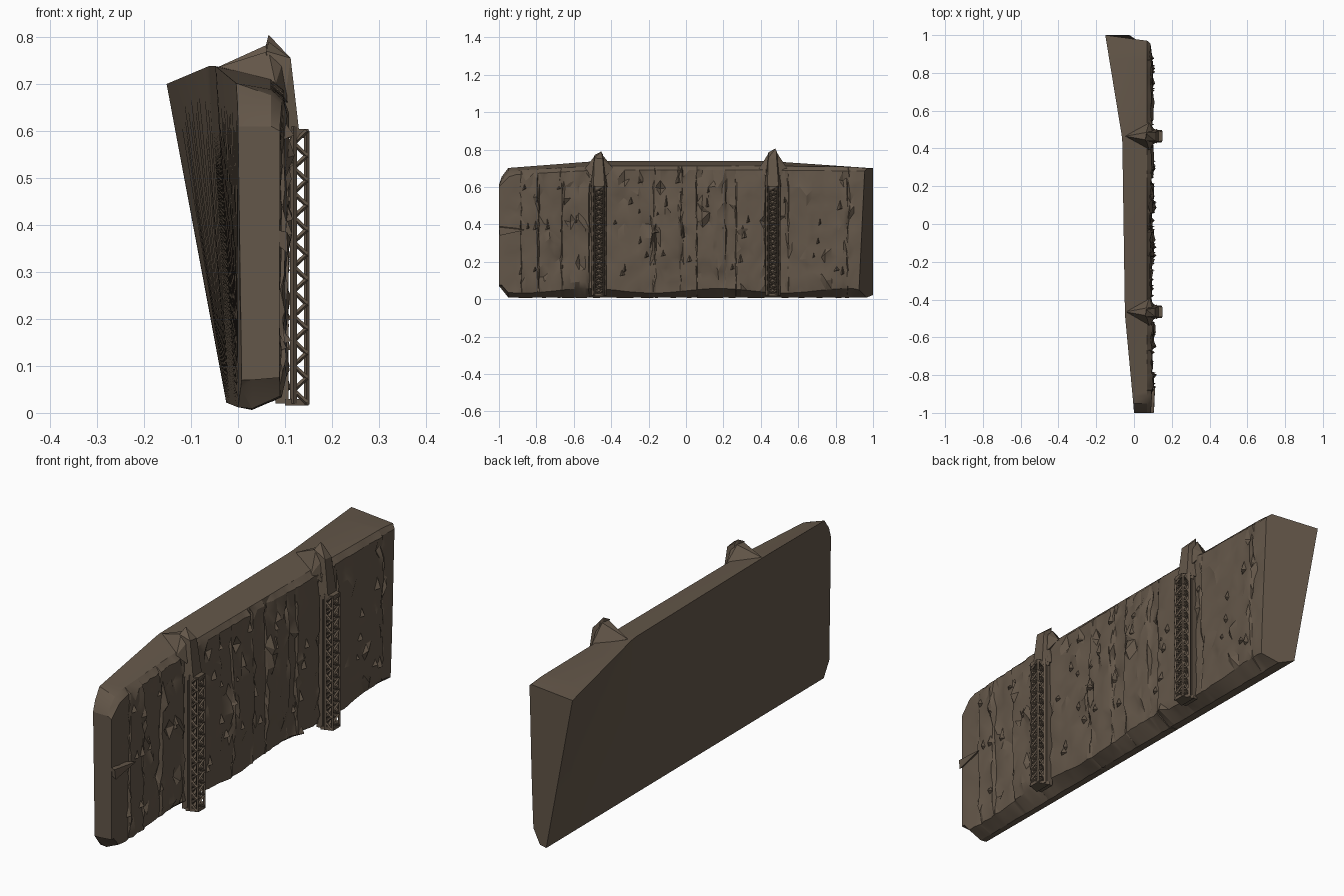
import bpy, bmesh, math, random
from mathutils import Vector

if "Cube" in bpy.data.objects:
    bpy.data.objects.remove(bpy.data.objects["Cube"])

random.seed(7)
mat = bpy.data.materials.new("weathered brown")
mat.diffuse_color = (0.127, 0.095, 0.067, 1)
mat.use_nodes = True
mat.node_tree.nodes["Principled BSDF"].inputs["Base Color"].default_value = mat.diffuse_color


def finish(name, bm, smooth=True):
    bmesh.ops.recalc_face_normals(bm, faces=bm.faces)
    me = bpy.data.meshes.new(name)
    bm.to_mesh(me)
    bm.free()
    me.materials.append(mat)
    if smooth:
        me.shade_smooth()
        me.set_sharp_from_angle(angle=math.radians(25))
    ob = bpy.data.objects.new(name, me)
    bpy.context.collection.objects.link(ob)
    return ob


def lerp_table(table, t):
    for (a, va), (b, vb) in zip(table, table[1:]):
        if t <= b:
            f = max(0, (t - a) / (b - a))
            return va + (vb - va) * f
    return table[-1][1]


# outline of the slab along its length
BACK_TOP_X = [(-1, .0), (-.97, -.002), (-.48, -.048), (.45, -.062), (1, -.152)]
TOP_Z = [(-1, .61), (-.97, .70), (-.48, .738), (.45, .738), (1, .70)]
BACK_BOT_X = [(-1, .008), (-.95, .0), (1, -.025)]
BACK_BOT_Z = [(-1, .07), (-.95, .012), (1, .022)]
SHOULDER_Z = [(-1, .60), (-.94, .665), (-.48, .69), (.45, .69), (.95, .685)]
# raised planks: y start, y end, z start, z end, height
PLANKS = [(-.88, -.79, .05, .64, .011), (-.66, -.52, .07, .60, .012),
          (-.17, -.03, .22, .55, .010), (.06, .21, .15, .61, .013),
          (.27, .42, .05, .62, .009), (.55, .86, .06, .63, .007)]


def front_x(y, z):
    x = .089 + .004 * math.sin(5 * y + 2) * math.sin(7 * z)
    for y0, y1, z0, z1, h in PLANKS:
        if y0 <= y <= y1 and z0 <= z <= z1:
            x += h
    return x


# main slab, lofted from cross sections with a rough plank front
stations = [-1, -.985, -.95]
y = -.91
while y < .93:
    stations.append(y)
    y += random.uniform(.022, .045)
for p in PLANKS:
    stations += [p[0] - .006, p[0], p[1], p[1] + .006]
stations = sorted(stations) + [1.0]
ROWS = 15
bm = bmesh.new()
rings = []
for s in stations:
    tip = s <= -.985
    end = s == 1.0
    yf = .925 if end else s          # the far end face leans back
    sz = lerp_table(SHOULDER_Z, yf)
    low = .075 if tip else .045 + .012 * math.sin(9 * s)
    pts = [(lerp_table(BACK_BOT_X, s), s, lerp_table(BACK_BOT_Z, s)),
           (.03, .965 if end else s, .07 if tip else .006 + .004 * random.random())]
    for r in range(ROWS):
        z = low + (sz - low) * r / (ROWS - 1)
        edge = tip or end
        if 0 < r < ROWS - 1 and not edge:
            z += random.uniform(-.012, .012)
        x = front_x(yf, z) + (0 if edge else random.uniform(-.005, .006))
        if not edge and random.random() < .05:
            x += random.choice((-.014, .013))
        yy = yf + (.03 * r / (ROWS - 1) if end else
                   0 if edge else random.uniform(-.004, .004))
        pts.append((x, yy, z))
    bt, tz = lerp_table(BACK_TOP_X, s), lerp_table(TOP_Z, s)
    pts.append((.07, .97 if end else s, min(tz, sz + .022)))
    pts.append((bt, s, tz))
    rings.append([bm.verts.new(p) for p in pts])
n = len(rings[0])
for a, b in zip(rings, rings[1:]):
    for i in range(n):
        j = (i + 1) % n
        bm.faces.new((a[i], a[j], b[j], b[i]))
bm.faces.new(rings[0])
bm.faces.new(rings[-1])
bmesh.ops.triangulate(bm, faces=[f for f in bm.faces if len(f.verts) == 4])
finish("plank_slab", bm)


def hull(name, pts):
    bm = bmesh.new()
    for p in pts:
        bm.verts.new(p)
    bmesh.ops.convex_hull(bm, input=bm.verts)
    finish(name, bm, False)


# splinter on the near end
hull("end_splinter", [(.03, -.998, .40), (.104, -1, .385), (.106, -.995, .34),
                      (.112, -.86, .37), (.08, -.97, .39)])


def strut(bm, a, b, w):
    a, b = Vector(a), Vector(b)
    d = (b - a).normalized()
    u = d.orthogonal().normalized() * w
    v = d.cross(u)
    ends = [[bm.verts.new(p + o) for o in (u + v, v - u, -u - v, u - v)] for p in (a, b)]
    for i in range(4):
        j = (i + 1) % 4
        bm.faces.new((ends[0][i], ends[0][j], ends[1][j], ends[1][i]))
    bm.faces.new(ends[0])
    bm.faces.new(ends[1])


# two lattice posts with capped heads hooked over the top edge
for label, c, peak in (("near", -.465, .79), ("far", .465, .805)):
    bm = bmesh.new()
    inner, outer = .118, .146
    for dy in (-.032, .032):
        strut(bm, (inner, c + dy, .02), (inner, c + dy, .61), .005)
        strut(bm, (outer, c + dy * .75, .018), (outer, c + dy * .75, .60), .004)
    steps = 22
    for i in range(steps):
        z0, z1 = .022 + .578 * i / steps, .022 + .578 * (i + 1) / steps
        k = 1 if i % 2 else -1
        strut(bm, (outer, c - .024 * k, z0), (outer, c + .024 * k, z1), .004)
        strut(bm, (inner, c + .03 * k, z0), (inner, c - .03 * k, z1), .005)
        for dy in (-.028, .028):
            a, b = (inner, outer) if k > 0 else (outer, inner)
            strut(bm, (a, c + dy, z0), (b, c + dy, z1), .0035)
    finish(label + "_lattice_post", bm, False)
    # backing strip between the lattice and the planks
    hull(label + "_post_backing", [(x, c + d, z) for x in (.08, .108)
                                   for d in (-.036, .036) for z in (.02, .63)])
    # sloping head from the post to the peak
    hull(label + "_post_head", [(.13, c - .03, .60), (.13, c + .03, .60),
                                (.09, c - .045, .60), (.09, c + .045, .60),
                                (.112, c - .025, .755), (.112, c + .02, .75),
                                (.075, c + .02, peak - .015), (.065, c + .012, peak),
                                (.06, c - .025, peak - .02), (.06, c, .70)])
    # flared saddle spreading along the top edge
    hull(label + "_saddle", [(-.045, c + .0, .735), (.065, c - .02, peak - .02),
                             (.065, c + .02, peak - .02), (.08, c - .075, .70),
                             (.08, c + .075, .70), (.105, c - .04, .66),
                             (.105, c + .04, .66), (.10, c, .76)])
    # solid collar and foot of the post
    for part, z0, z1 in (("collar", .585, .604), ("foot", .016, .03)):
        hull(f"{label}_post_{part}", [(x, c + d, z) for x, d in
                                      ((.10, -.04), (.10, .04), (.15, -.022), (.15, .022))
                                      for z in (z0, z1)])

# thin splinters lying along the plank face
bm = bmesh.new()
for i in range(46):
    y, z = random.uniform(-.93, .85), random.uniform(.1, .62)
    if abs(abs(y) - .465) < .06:
        continue
    x = front_x(y, z)
    h, w = random.uniform(.03, .08), random.uniform(.008, .022)
    v = [bm.verts.new(p) for p in ((x - .006, y - w, z), (x - .006, y + w, z + .01),
                                   (x - .004, y, z + h), (x + .017, y, z + .01))]
    for t in ((0, 1, 2), (0, 1, 3), (1, 2, 3), (2, 0, 3)):
        bm.faces.new([v[k] for k in t])
finish("face_splinters", bm, False)
